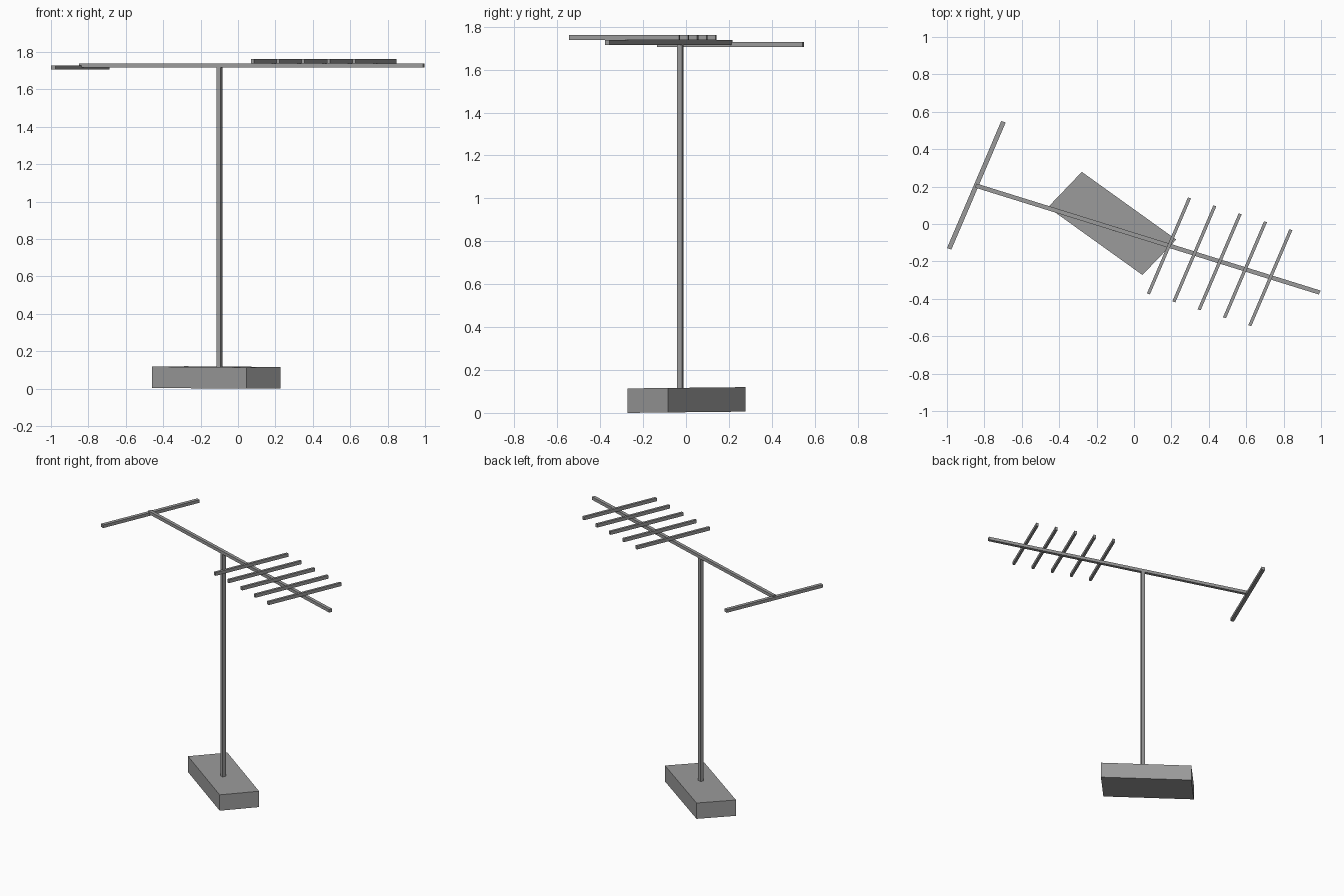
import bpy, bmesh
from mathutils import Vector

if "Cube" in bpy.data.objects:
    bpy.data.objects.remove(bpy.data.objects["Cube"])

# Dark grey metal shared by every part
grey = bpy.data.materials.new("dark_grey")
grey.diffuse_color = (0.33, 0.33, 0.33, 1.0)
grey.use_nodes = True
grey.node_tree.nodes["Principled BSDF"].inputs["Base Color"].default_value = grey.diffuse_color


def bar(name, centre, u, v, z0, z1, tilt=0.0):
    """Straight bar with a parallelogram plan: half-vectors u and v, from z0 to z1."""
    c, u, v = Vector(centre), Vector(u), Vector(v)
    plan = [c - u - v, c + u - v, c + u + v, c - u + v]
    if u.cross(v) < 0:
        plan.reverse()
    bm = bmesh.new()
    low = min(p.y for p in plan)
    bottom = bm.faces.new([bm.verts.new((p.x, p.y, z0 + tilt * (p.y - low))) for p in plan])
    top = bmesh.ops.extrude_face_region(bm, geom=[bottom])["geom"]
    verts = [g for g in top if isinstance(g, bmesh.types.BMVert)]
    bmesh.ops.translate(bm, verts=verts, vec=(0, 0, z1 - z0))
    bmesh.ops.recalc_face_normals(bm, faces=bm.faces)
    mesh = bpy.data.meshes.new(name)
    bm.to_mesh(mesh)
    bm.free()
    mesh.materials.append(grey)
    obj = bpy.data.objects.new(name, mesh)
    bpy.context.collection.objects.link(obj)
    return obj


along = Vector((0.955, -0.297))    # boom direction
across = Vector((0.393, 0.920))    # element direction, slightly skewed

# Base block, slightly skewed and tilted
bar("base_block", (-0.117, 0.003), (0.2525, -0.181), (0.0905, 0.0945), 0.0, 0.114, tilt=0.011)

# Mast
bar("mast", (-0.10, -0.0265), along * 0.012, across * 0.012, 0.10, 1.717)

# Boom
bar("boom", (0.0735, -0.0805), along * 0.963, across * 0.0115, 1.716, 1.738)

# Rear reflector, hung under the boom end
bar("reflector", (-0.843, 0.207), across * 0.369, along * 0.0125, 1.706, 1.728)

# Director rods on top of the boom
first, last, count = Vector((0.187, -0.117)), Vector((0.729, -0.287)), 5
for i in range(count):
    bar(f"director_{i + 1}", first.lerp(last, i / (count - 1)),
        across * 0.279, along * 0.0085, 1.738, 1.762)
